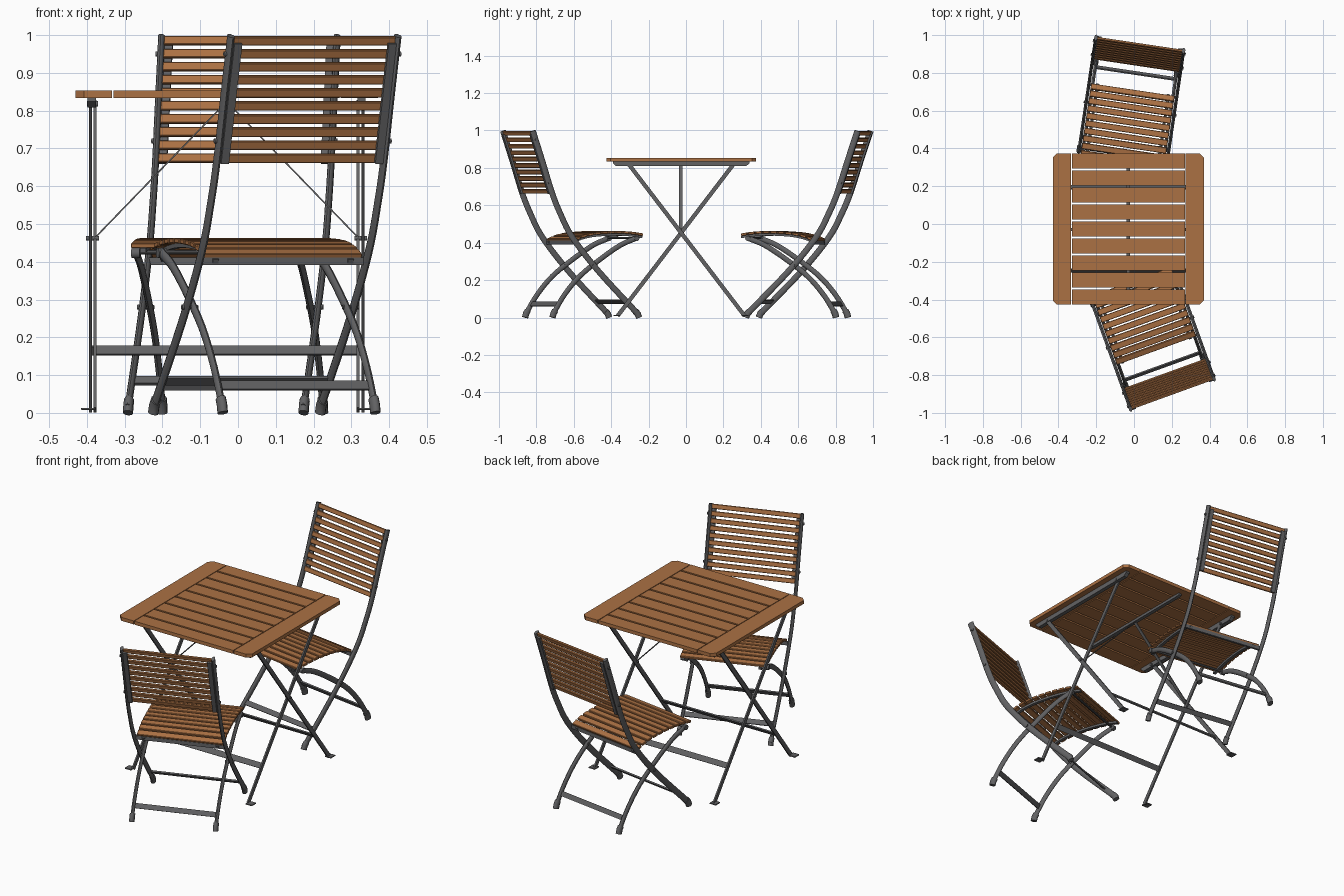
import bpy, bmesh, math
from mathutils import Matrix, Vector

if "Cube" in bpy.data.objects:
    bpy.data.objects.remove(bpy.data.objects["Cube"])


def material(name, rgb):
    m = bpy.data.materials.new(name)
    m.diffuse_color = (*rgb, 1)
    m.use_nodes = True
    m.node_tree.nodes["Principled BSDF"].inputs["Base Color"].default_value = m.diffuse_color
    return m


WOOD = material("warm_wood", (0.41, 0.165, 0.057))
METAL = material("grey_metal", (0.122, 0.122, 0.126))
IDENTITY = Matrix.Identity(4)


def finish(name, bm, mat, frame=IDENTITY, smooth=False):
    bmesh.ops.recalc_face_normals(bm, faces=bm.faces)
    me = bpy.data.meshes.new(name)
    bm.to_mesh(me)
    bm.free()
    me.materials.append(mat)
    ob = bpy.data.objects.new(name, me)
    ob.matrix_world = frame
    bpy.context.collection.objects.link(ob)
    if smooth:
        bpy.ops.object.select_all(action='DESELECT')
        ob.select_set(True)
        bpy.context.view_layer.objects.active = ob
        bpy.ops.object.shade_smooth_by_angle(angle=math.radians(50))
    return ob


def add_box(bm, centre, size, axis='X', angle=0.0, bevel=0.0):
    m = Matrix.Translation(centre) @ Matrix.Rotation(angle, 4, axis) @ Matrix.Diagonal((*size, 1))
    vs = bmesh.ops.create_cube(bm, size=1, matrix=m)['verts']
    if bevel:
        edges = list({e for v in vs for e in v.link_edges})
        bmesh.ops.bevel(bm, geom=edges, offset=bevel, segments=1, affect='EDGES')


def add_pin(bm, centre, radius, length):
    m = Matrix.Translation(centre) @ Matrix.Rotation(math.pi / 2, 4, 'Y')
    bmesh.ops.create_cone(bm, cap_ends=True, segments=10, radius1=radius,
                          radius2=radius, depth=length, matrix=m)


def add_prism(bm, outline, axis, lo, hi):
    """Extrude a closed outline along x (outline is y, z) or z (outline is x, y)."""
    put = (lambda p, t: (t, *p)) if axis == 'X' else (lambda p, t: (*p, t))
    a = [bm.verts.new(put(p, lo)) for p in outline]
    b = [bm.verts.new(put(p, hi)) for p in outline]
    bm.faces.new(a)
    bm.faces.new(b)
    for i in range(len(a)):
        j = (i + 1) % len(a)
        bm.faces.new((a[i], a[j], b[j], b[i]))


def spline(points, steps=5):
    """Smooth path through (y, z) points."""
    p = [Vector(q) for q in points]
    p = [2 * p[0] - p[1]] + p + [2 * p[-1] - p[-2]]
    out = []
    for i in range(1, len(p) - 2):
        a, b, c, d = p[i - 1:i + 3]
        for k in range(steps):
            t = k / steps
            out.append(0.5 * (2 * b + (c - a) * t + (2 * a - 5 * b + 4 * c - d) * t * t
                              + (3 * b - a - 3 * c + d) * t ** 3))
    return out + [p[-2]]


def at_fraction(path, f):
    """Point and slope angle at a fraction of the path length."""
    lens = [(b - a).length for a, b in zip(path, path[1:])]
    left = f * sum(lens)
    for a, b, n in zip(path, path[1:], lens):
        if left <= n + 1e-6:
            break
        left -= n
    d = b - a
    return a.lerp(b, left / n), math.atan2(d.y, d.x)


def at_height(path, z):
    a, b = next((a, b) for a, b in zip(path, path[1:]) if min(a.y, b.y) <= z <= max(a.y, b.y))
    d = b - a
    return a.lerp(b, (z - a.y) / d.y), math.atan2(d.y, d.x)


def add_tube(bm, path, x, w, d, sides=10):
    """Sweep an oval (or a rectangle when sides is 4) along a (y, z) path."""
    rings = []
    grow = math.sqrt(2) if sides == 4 else 1
    for i, p in enumerate(path):
        t = (path[min(i + 1, len(path) - 1)] - path[max(i - 1, 0)]).normalized()
        n = Vector((-t.y, t.x))
        ring = []
        for k in range(sides):
            a = 2 * math.pi * (k + 0.5) / sides
            q = p + n * (math.sin(a) * d / 2 * grow)
            ring.append(bm.verts.new((x + math.cos(a) * w / 2 * grow, q.x, q.y)))
        rings.append(ring)
    for r, s in zip(rings, rings[1:]):
        for k in range(sides):
            bm.faces.new((r[k], r[(k + 1) % sides], s[(k + 1) % sides], s[k]))
    bm.faces.new(rings[0])
    bm.faces.new(rings[-1])


# ---------------------------------------------------------------- chairs
RAIL = spline([(-.014, .998), (-.067, .84), (-.122, .67), (-.168, .56),
               (-.238, .43), (-.385, .25), (-.618, .012)])
LEG = spline([(-.612, .425), (-.52, .387), (-.405, .312), (-.287, .22), (-.20, .12), (-.133, .012)])
SEAT = spline([(-.256, .413), (-.305, .434), (-.37, .448), (-.46, .455),
               (-.54, .455), (-.60, .450), (-.65, .442)])


def chair(tag, x, y, turn):
    frame = Matrix.Translation((x, y, 0)) @ Matrix.Rotation(math.radians(turn), 4, 'Z')

    # long side rails, curved crossing legs and their feet
    rails, legs, feet = bmesh.new(), bmesh.new(), bmesh.new()
    for s in (-1, 1):
        add_tube(rails, RAIL, s * .235, .018, .033)
        add_tube(legs, LEG, s * .215, .018, .028)
        for path, off in ((RAIL, .235), (LEG, .215)):
            end = path[-1]
            dirn = (path[-2] - end).normalized()
            add_tube(feet, [end + dirn * .03, end + dirn * .012, Vector((end.x, .0))],
                     s * off, .027, .036)
    finish(tag + "_side_rails", rails, METAL, frame, True)
    finish(tag + "_curved_legs", legs, METAL, frame, True)
    finish(tag + "_feet", feet, METAL, frame, True)

    # upright battens behind the backrest slats
    battens = bmesh.new()
    upper = [at_height(RAIL, z)[0] + Vector((.010, -.004)) for z in (.982, .88, .77, .665)]
    for s in (-1, 1):
        add_tube(battens, upper, s * .217, .022, .010, 4)
    finish(tag + "_back_battens", battens, METAL, frame)

    # flat cross bars near the floor, under the seat and at the seat front
    bars = bmesh.new()
    for path, z, half in ((RAIL, .085, .23), (LEG, .072, .21)):
        p, a = at_height(path, z)
        add_box(bars, (0, p.x, p.y), (2 * half, .026, .008), 'X', a)
    add_box(bars, (0, -.265, .401), (.46, .012, .020))
    add_pin(bars, (0, -.605, .425), .006, .43)
    finish(tag + "_cross_bars", bars, METAL, frame)

    # pivot and fixing bolts
    bolts = bmesh.new()
    for s in (-1, 1):
        for z in (.95, .72, .28):
            p, a = at_height(RAIL, z)
            add_pin(bolts, (s * .238, p.x, p.y), .007, .021)
        add_pin(bolts, (s * .215, -.609, .423), .014, .022)
        p, a = at_height(RAIL, .28)
        add_pin(bolts, (s * .222, p.x, p.y), .006, .036)
    finish(tag + "_bolts", bolts, METAL, frame, True)

    # backrest slats
    back = bmesh.new()
    for i in range(10):
        p, a = at_height(RAIL, .985 - i * .0345)
        add_box(back, (0, p.x, p.y), (.456, .024, .012), 'X', a, .002)
    finish(tag + "_back_slats", back, WOOD, frame)

    # seat slats on two curved battens
    seat, battens = bmesh.new(), bmesh.new()
    for i in range(10):
        p, a = at_fraction(SEAT, (i + .5) / 10)
        add_box(seat, (0, p.x, p.y), (.446, .032, .013), 'X', a, .002)
    under = [q - Vector((0, .012)) for q in SEAT]
    for s in (-1, 1):
        add_tube(battens, under, s * .19, .016, .012, 4)
    finish(tag + "_seat_slats", seat, WOOD, frame)
    finish(tag + "_seat_battens", battens, METAL, frame)


chair("back_chair", .0325, .966, -8.5)
chair("front_chair", .207, -.912, 199.9)

# ---------------------------------------------------------------- table
TABLE = Matrix.Translation((-.03, -.026, 0))
Z0, Z1 = .834, .853

# end boards with clipped outer corners
ends = bmesh.new()
for s in (-1, 1):
    outline = [(.303, -.4), (.378, -.4), (.4, -.378), (.4, .378), (.378, .4), (.303, .4)]
    add_prism(ends, [(s * px, py) for px, py in outline], 'Z', Z0, Z1)
finish("table_end_boards", ends, WOOD, TABLE)

# nine slats between the end boards
slats = bmesh.new()
for i in range(9):
    add_box(slats, (0, (i - 4) * .0901, (Z0 + Z1) / 2), (.598, .0795, Z1 - Z0))
finish("table_slats", slats, WOOD, TABLE)

# rails below the top
rails = bmesh.new()
for x, w, low in ((-.357, .022, .809), (.357, .022, .809), (0, .02, .820)):
    add_prism(rails, [(-.365, Z0), (-.365, .824), (-.347, low), (.347, low), (.365, .824), (.365, Z0)],
              'X', x - w / 2, x + w / 2)
finish("table_top_rails", rails, METAL, TABLE)

# crossing legs: an outer and an inner frame, each with a low cross bar and feet
legs, bars, feet = bmesh.new(), bmesh.new(), bmesh.new()
for dirn, x in ((1, .361), (-1, .348)):
    path = [Vector((-.282 * dirn, .822)), Vector((.340 * dirn, .008))]
    p, a = at_height(path, .165)
    add_box(bars, (0, p.x, p.y), (2 * x, .029, .007), 'X', a)
    for s in (-1, 1):
        add_tube(legs, path, s * x, .008, .022, 4)
        add_box(feet, (s * .366, .342 * dirn, .0105), (.038, .038, .006), bevel=.001)
finish("table_legs", legs, METAL, TABLE)
finish("table_cross_bars", bars, METAL, TABLE)
finish("table_feet", feet, METAL, TABLE)

# pivots and slanting stays up to the centre rail
pins, stays = bmesh.new(), bmesh.new()
for s in (-1, 1):
    add_pin(pins, (s * .355, -.003, .462), .006, .034)
    for y in (-.28, .28):
        add_pin(pins, (s * .355, y, .818), .008, .030)
    dx, dz = -.35, .362
    add_box(stays, (s * .175, -.003, .462 + dz / 2), (.004, .018, math.hypot(dx, dz)),
            'Y', s * math.atan2(dx, dz))
finish("table_pins", pins, METAL, TABLE, True)
finish("table_stays", stays, METAL, TABLE)
